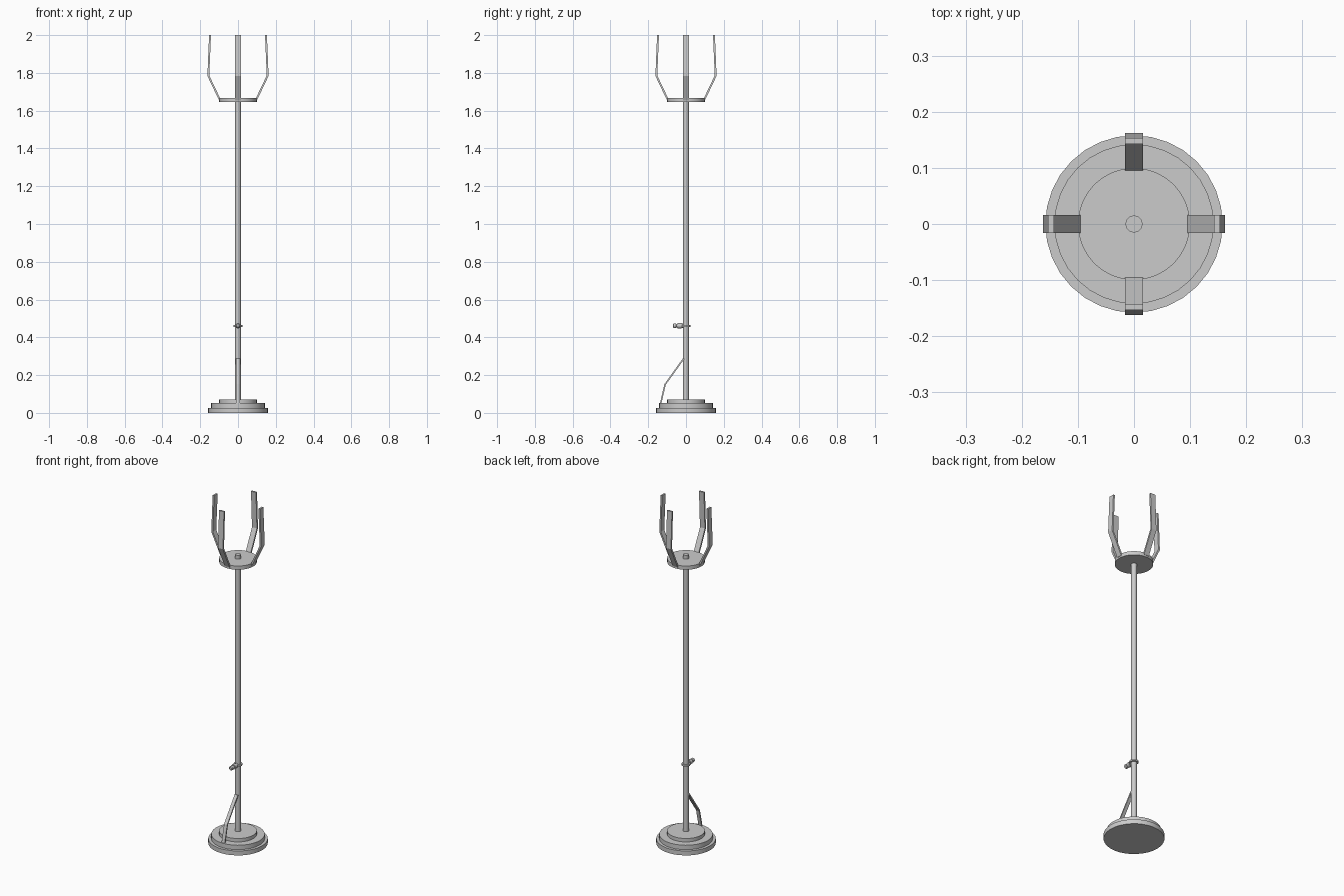
import bpy, bmesh, math
from mathutils import Vector, Matrix

if "Cube" in bpy.data.objects:
    bpy.data.objects.remove(bpy.data.objects["Cube"])


def finish(name, bm, smooth=False):
    bmesh.ops.recalc_face_normals(bm, faces=bm.faces)
    me = bpy.data.meshes.new(name)
    bm.to_mesh(me)
    bm.free()
    ob = bpy.data.objects.new(name, me)
    bpy.context.collection.objects.link(ob)
    if smooth:
        bpy.ops.object.select_all(action='DESELECT')
        ob.select_set(True)
        bpy.context.view_layer.objects.active = ob
        bpy.ops.object.shade_smooth_by_angle(angle=math.radians(35))
    return ob


def lathe(name, profile, segs=32, matrix=Matrix(), smooth=True):
    """Closed solid from (radius, height) pairs, capped at both ends."""
    bm = bmesh.new()
    rings = []
    for r, z in profile:
        rings.append([bm.verts.new(matrix @ Vector((
            r * math.cos(2 * math.pi * i / segs),
            r * math.sin(2 * math.pi * i / segs), z))) for i in range(segs)])
    for a, b in zip(rings, rings[1:]):
        for i in range(segs):
            j = (i + 1) % segs
            bm.faces.new((a[i], a[j], b[j], b[i]))
    bm.faces.new(rings[0])
    bm.faces.new(rings[-1])
    return finish(name, bm, smooth)


def strap(name, path, width, thick, angle):
    """Bent flat bar: (radius, z) centre line, turned about z."""
    pts = [Vector(p) for p in path]
    bm = bmesh.new()
    rings = []
    for i, p in enumerate(pts):
        dirs = [(pts[k + 1] - pts[k]).normalized()
                for k in (i - 1, i) if 0 <= k < len(pts) - 1]
        d = sum(dirs, Vector((0, 0))).normalized()
        # end cut level, bends mitred
        n = Vector((d.y, -d.x)) * (thick / 2)
        if i in (0, len(pts) - 1):
            n = Vector((thick / 2 / max(d.y, 0.3), 0)) if d.y > 0 else Vector((-thick / 2, 0))
        ring = []
        for s, w in ((1, 1), (1, -1), (-1, -1), (-1, 1)):
            q = p + n * s
            ring.append(bm.verts.new((q.x, w * width / 2, q.y)))
        rings.append(ring)
    for a, b in zip(rings, rings[1:]):
        for i in range(4):
            j = (i + 1) % 4
            bm.faces.new((a[i], a[j], b[j], b[i]))
    bm.faces.new(rings[0])
    bm.faces.new(rings[-1])
    bmesh.ops.rotate(bm, verts=bm.verts, cent=(0, 0, 0),
                     matrix=Matrix.Rotation(angle, 3, 'Z'))
    return finish(name, bm)


# Stepped round foot
lathe("base", [(0.158, 0), (0.158, 0.026), (0.142, 0.026), (0.142, 0.052),
               (0.1, 0.052), (0.1, 0.072)])

# Upright pole, its tip poking through the top plate
lathe("pole", [(0.015, 0.06), (0.015, 1.69)], 24)

# Plate carrying the cradle arms
lathe("top_plate", [(0.1, 1.645), (0.1, 1.667)])

# Four cradle arms
for k in range(4):
    strap(f"cradle_arm_{k + 1}", [(0.095, 1.655), (0.157, 1.785), (0.148, 2.0)],
          0.032, 0.01, k * math.pi / 2)

# Bent brace from foot to pole on the front side
strap("brace", [(0.134, 0.05), (0.111, 0.15), (0.012, 0.288)],
      0.02, 0.008, -math.pi / 2)

# Collar with a clamping knob on the pole
lathe("collar", [(0.023, 0.456), (0.023, 0.466)], 24)
to_front = Matrix.Translation((0, 0, 0.461)) @ Matrix.Rotation(math.pi / 2, 4, 'X')
lathe("collar_knob", [(0.011, 0.012), (0.011, 0.025), (0.014, 0.025), (0.014, 0.044),
                      (0.008, 0.044), (0.008, 0.05), (0.012, 0.053), (0.012, 0.066),
                      (0.007, 0.07)], 16, to_front)
